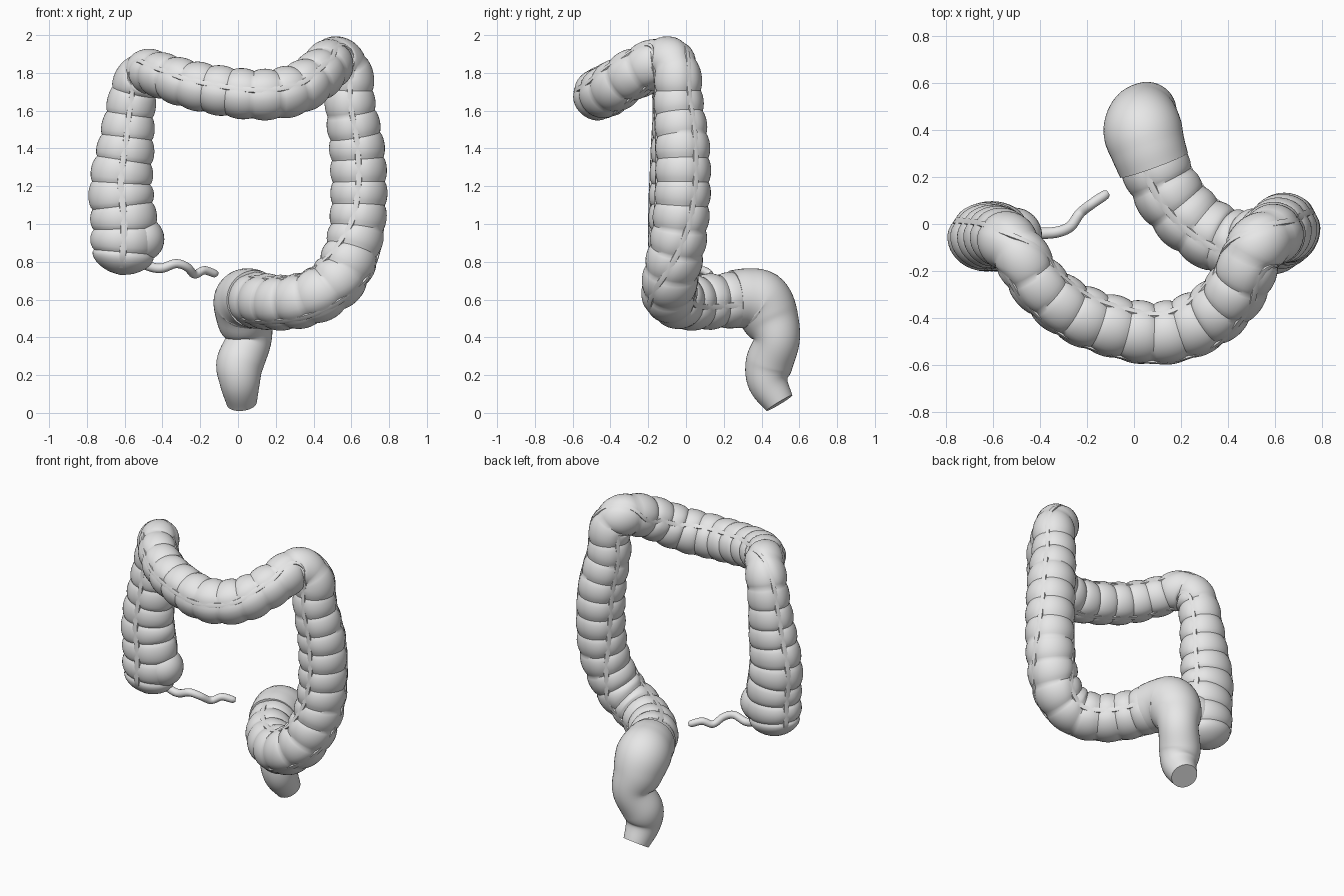
import bpy, bmesh, math
from mathutils import Vector

cube = bpy.data.objects.get("Cube")
if cube:
    bpy.data.objects.remove(cube)

grey = bpy.data.materials.new("plain grey")
grey.use_nodes = True
colour = (0.8, 0.8, 0.8, 1)
grey.diffuse_color = colour
grey.node_tree.nodes["Principled BSDF"].inputs["Base Color"].default_value = colour


def spline(points, step):
    """Smooth path through (x, y, z, radius) points, sampled at an even spacing."""
    p = [Vector(q) for q in points]
    p = [p[0] * 2 - p[1]] + p + [p[-1] * 2 - p[-2]]
    dense = []
    for a, b, c, d in zip(p, p[1:], p[2:], p[3:]):
        for i in range(24):
            t = i / 24
            dense.append(0.5 * (2 * b + (c - a) * t + (2 * a - 5 * b + 4 * c - d) * t ** 2
                                + (3 * b - a - 3 * c + d) * t ** 3))
    dense.append(p[-2])
    dist = [0.0]
    for a, b in zip(dense, dense[1:]):
        dist.append(dist[-1] + (b - a).xyz.length)
    count = max(2, round(dist[-1] / step))
    out, k = [], 0
    for i in range(count + 1):
        s = dist[-1] * i / count
        while k < len(dist) - 2 and dist[k + 1] < s:
            k += 1
        f = (s - dist[k]) / (dist[k + 1] - dist[k])
        out.append((s, dense[k].lerp(dense[k + 1], f)))
    return out


def frames(path, ref, depth=lambda t: 1.0):
    """Centre, radius, distance and two cross directions for each sample."""
    last = len(path) - 1
    result = []
    for i, (s, q) in enumerate(path):
        tangent = (path[min(i + 2, last)][1] - path[max(i - 2, 0)][1]).xyz.normalized()
        r = ref(i / last)
        n = (r - tangent * r.dot(tangent)).normalized()
        result.append((q.xyz, q.w, s, n * depth(i / last), tangent.cross(n)))
    return result


def skin(name, rings):
    """Closed tube through a list of vertex rings."""
    bm = bmesh.new()
    loops = [[bm.verts.new(v) for v in ring] for ring in rings]
    n = len(loops[0])
    for a, b in zip(loops, loops[1:]):
        for j in range(n):
            k = (j + 1) % n
            bm.faces.new((a[j], a[k], b[k], b[j]))
    bm.faces.new(loops[0][::-1])
    bm.faces.new(loops[-1])
    bmesh.ops.recalc_face_normals(bm, faces=bm.faces)
    mesh = bpy.data.meshes.new(name)
    bm.to_mesh(mesh)
    bm.free()
    obj = bpy.data.objects.new(name, mesh)
    bpy.context.collection.objects.link(obj)
    finish(obj)


def finish(obj):
    obj.data.materials.clear()
    obj.data.materials.append(grey)
    bpy.ops.object.select_all(action='DESELECT')
    obj.select_set(True)
    bpy.context.view_layer.objects.active = obj
    bpy.ops.object.shade_smooth_by_angle(angle=math.radians(40))


def tube(name, frame_list, sides, shape=lambda s, a: 1.0):
    angles = [math.tau * j / sides for j in range(sides)]
    skin(name, [[c + (n * math.cos(a) + b * math.sin(a)) * r * shape(s, a) for a in angles]
                for c, r, s, n, b in frame_list])


# Pouched large bowel: up one side, across the front, down the other, then back
bowel_points = [
    (-.62, -.055, .73, .15), (-.605, -.055, .88, .175), (-.605, -.055, 1.02, .176),
    (-.62, -.055, 1.2, .17), (-.595, -.055, 1.4, .152), (-.57, -.055, 1.6, .132),
    (-.54, -.07, 1.74, .125), (-.485, -.13, 1.805, .12), (-.40, -.26, 1.785, .122),
    (-.22, -.39, 1.73, .13), (.08, -.465, 1.685, .135), (.30, -.405, 1.71, .137),
    (.44, -.27, 1.80, .133), (.51, -.11, 1.865, .13), (.585, -.05, 1.80, .127),
    (.595, -.04, 1.62, .135), (.63, -.02, 1.4, .147), (.64, -.02, 1.15, .15),
    (.62, -.04, .92, .15), (.54, -.08, .72, .15), (.40, -.08, .615, .148),
    (.25, .01, .585, .147), (.14, .14, .59, .148), (.075, .28, .60, .148)]
POUCH = 0.122
BANDS = [math.tau * k / 3 for k in range(3)]


def ease(t, start, end):
    return min(max((t - start) / (end - start), 0), 1)


def bowel_ref(t):
    # Bands face forward, then roll to the top along the last bend
    return Vector((0, -1, 0.2)).lerp(Vector((-0.3, -0.2, 1)), ease(t, 0.72, 0.86))


def bowel_depth(t):
    # The first rising length is flattened front to back
    return 0.85 + 0.15 * ease(t, 0.12, 0.24)


def dome(s):
    # Rounds off the blind lower end
    u = min(s / 0.12, 1)
    return max(math.sqrt(1 - (1 - u) ** 2), 0.05)


def pouches(s, a):
    crease = 0.905 + 0.105 * abs(math.sin(math.pi * s / POUCH)) ** 0.6
    gap = min(abs((a - b + math.pi) % math.tau - math.pi) for b in BANDS)
    return dome(s) * (crease - 0.045 * math.exp(-(gap / 0.2) ** 2))


bowel = frames(spline(bowel_points, POUCH / 10), bowel_ref, bowel_depth)
tube("pouched_bowel", bowel, 42, pouches)

# Three lengthwise muscle bands lying in the grooves
for k, band in enumerate(BANDS):
    section = [(-0.12, 0.9), (-0.1, 0.962), (0, 0.972), (0.1, 0.962), (0.12, 0.9)]
    skin(f"muscle_band_{k + 1}", [
        [c + (n * math.cos(band + d) + b * math.sin(band + d)) * r * h * dome(s)
         for d, h in section]
        for c, r, s, n, b in bowel[3:]])

# Side lobe of the blind end
bpy.ops.mesh.primitive_uv_sphere_add(segments=32, ring_count=16, radius=0.12,
                                     location=(-.51, -.05, .92))
lobe = bpy.context.object
lobe.name = "blind_end_lobe"
finish(lobe)

# Smooth final section curling down to a flat cut end
rectum_points = [
    (.085, .25, .602, .153), (.06, .32, .605, .16), (.038, .395, .585, .168),
    (.04, .45, .49, .15), (.055, .48, .385, .122), (.01, .44, .26, .125),
    (.01, .435, .16, .107), (.02, .495, .052, .08)]
rectum = frames(spline(rectum_points, 0.015),
                lambda t: Vector((1, 0.3, 0)))
tube("smooth_end_section", rectum, 40)

# Thin wavy appendix
appendix_points = [
    (-.54, -.04, .80, .026), (-.42, -.04, .765, .025), (-.33, -.035, .79, .024),
    (-.27, -.01, .772, .023), (-.23, .045, .733, .022), (-.18, .085, .755, .022),
    (-.125, .122, .738, .021), (-.11, .132, .736, .012)]
appendix = frames(spline(appendix_points, 0.012), lambda t: Vector((0, 0, 1)))
tube("appendix", appendix, 14)
